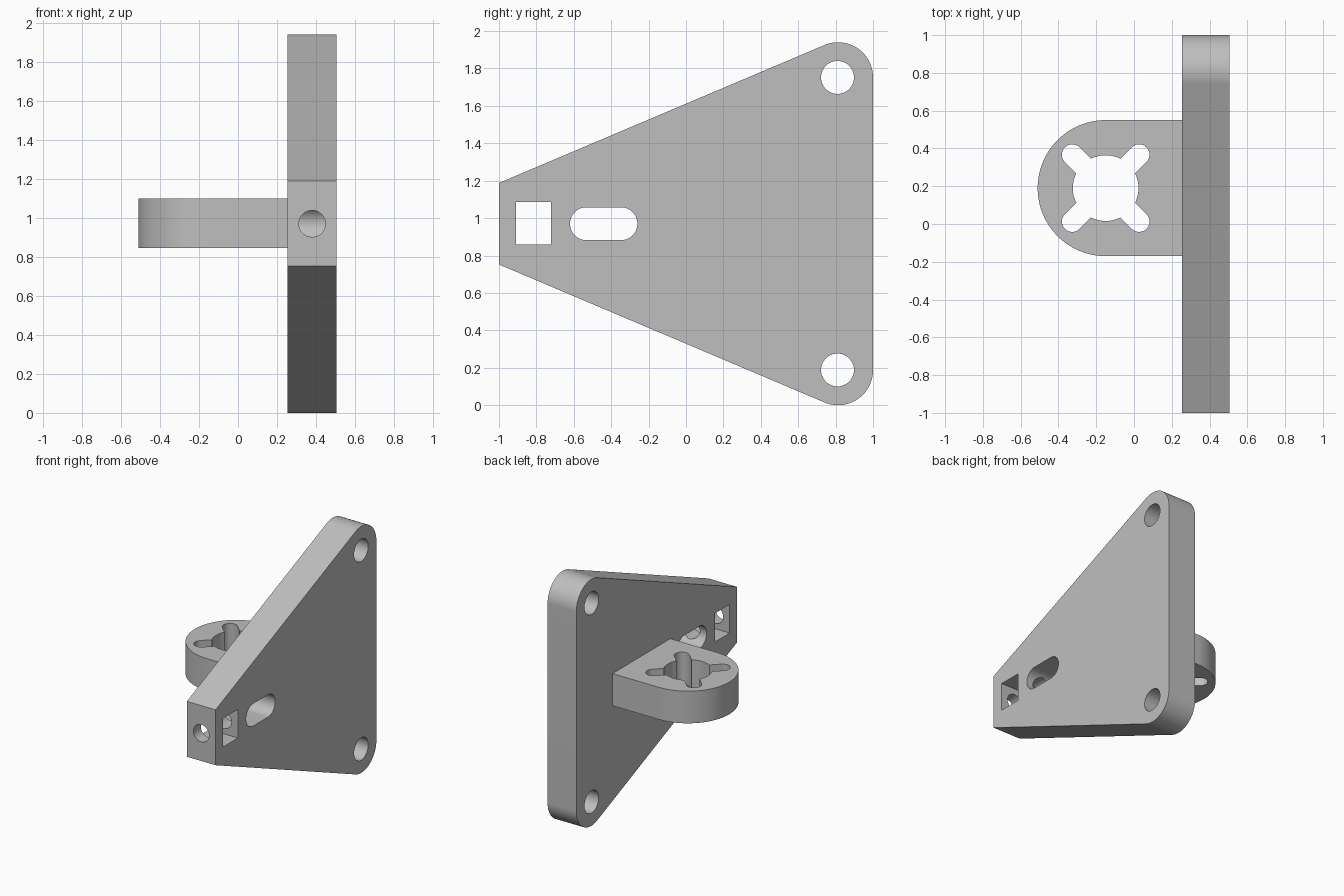
import bpy, bmesh, math
from mathutils import Vector

cube = bpy.data.objects.get("Cube")
if cube:
    bpy.data.objects.remove(cube, do_unlink=True)

grey = bpy.data.materials.new("light grey")
grey.use_nodes = True
grey.diffuse_color = (0.52, 0.52, 0.52, 1)
grey.node_tree.nodes["Principled BSDF"].inputs["Base Color"].default_value = grey.diffuse_color


def arc(cx, cy, r, start, end, steps=32):
    """Points along an arc, angles in degrees."""
    angles = [math.radians(start + (end - start) * i / steps) for i in range(steps + 1)]
    return [(cx + r * math.cos(a), cy + r * math.sin(a)) for a in angles]


def circle(cx, cy, r):
    return arc(cx, cy, r, 0, 360, 64)[:-1]


def stadium(cx, cy, half, r, tilt=0):
    """Round-ended slot; half is the distance from centre to each end centre."""
    t = math.radians(tilt)
    dx, dy = half * math.cos(t), half * math.sin(t)
    return (arc(cx + dx, cy + dy, r, tilt - 90, tilt + 90)
            + arc(cx - dx, cy - dy, r, tilt + 90, tilt + 270))


# Maps a 2D profile and a depth to 3D for each extrusion axis
PLACE = {"X": lambda u, v, w: (w, u, v),
         "Y": lambda u, v, w: (u, w, v),
         "Z": lambda u, v, w: (u, v, w)}


def extrude(name, profile, axis, low, high):
    bm = bmesh.new()
    face = bm.faces.new([bm.verts.new(PLACE[axis](u, v, low)) for u, v in profile])
    out = bmesh.ops.extrude_face_region(bm, geom=[face])
    moved = [g for g in out["geom"] if isinstance(g, bmesh.types.BMVert)]
    bmesh.ops.translate(bm, verts=moved, vec=Vector(PLACE[axis](0, 0, high - low)))
    bmesh.ops.recalc_face_normals(bm, faces=bm.faces)
    mesh = bpy.data.meshes.new(name)
    bm.to_mesh(mesh)
    bm.free()
    obj = bpy.data.objects.new(name, mesh)
    bpy.context.collection.objects.link(obj)
    mesh.materials.append(grey)
    return obj


def activate(obj):
    bpy.ops.object.select_all(action="DESELECT")
    obj.select_set(True)
    bpy.context.view_layer.objects.active = obj


def cut(obj, profile, axis, low, high):
    cutter = extrude("cutter", profile, axis, low, high)
    cutter.hide_render = True
    activate(obj)
    mod = obj.modifiers.new("cut", "BOOLEAN")
    mod.operation, mod.solver, mod.object = "DIFFERENCE", "EXACT", cutter
    bpy.ops.object.modifier_apply(modifier=mod.name)
    bpy.data.objects.remove(cutter, do_unlink=True)


# Tapered mounting plate, symmetric about its middle height
MID, INNER, OUTER = 0.97, 0.255, 0.505
upper = arc(0.813, 1.753, 0.187, 0, 112.9) + [(-1, 1.188)]
lower = [(y, 2 * MID - z) for y, z in reversed(upper)]
plate = extrude("mounting_plate", upper + lower, "X", INNER, OUTER)

# Corner bolt holes, adjusting slot and nut pocket through the plate
through = [circle(0.81, MID + s * 0.782, 0.088) for s in (-1, 1)]
through.append(stadium(-0.44, MID, 0.092, 0.088))
through.append([(-0.908, 0.86), (-0.722, 0.86), (-0.722, 1.085), (-0.908, 1.085)])
for profile in through:
    cut(plate, profile, "X", 0, 1)

# Screw bore from the front edge, through the pocket, into the slot
cut(plate, circle(0.38, MID, 0.068), "Y", -1.2, -0.5)

# Round-ended arm
CX, CY = -0.15, 0.19
arm_profile = arc(CX, CY, 0.36, 90, 270, 64) + [(INNER + 0.005, CY - 0.36), (INNER + 0.005, CY + 0.36)]
arm = extrude("holder_arm", arm_profile, "Z", 0.845, 1.098)

# Central opening with four diagonal slots
cut(arm, circle(CX, CY, 0.174), "Z", 0.5, 1.5)
for tilt in (45, 135):
    cut(arm, stadium(CX, CY, 0.25, 0.055, tilt), "Z", 0.5, 1.5)

for obj in (plate, arm):
    activate(obj)
    bpy.ops.object.shade_smooth_by_angle(angle=math.radians(20))
